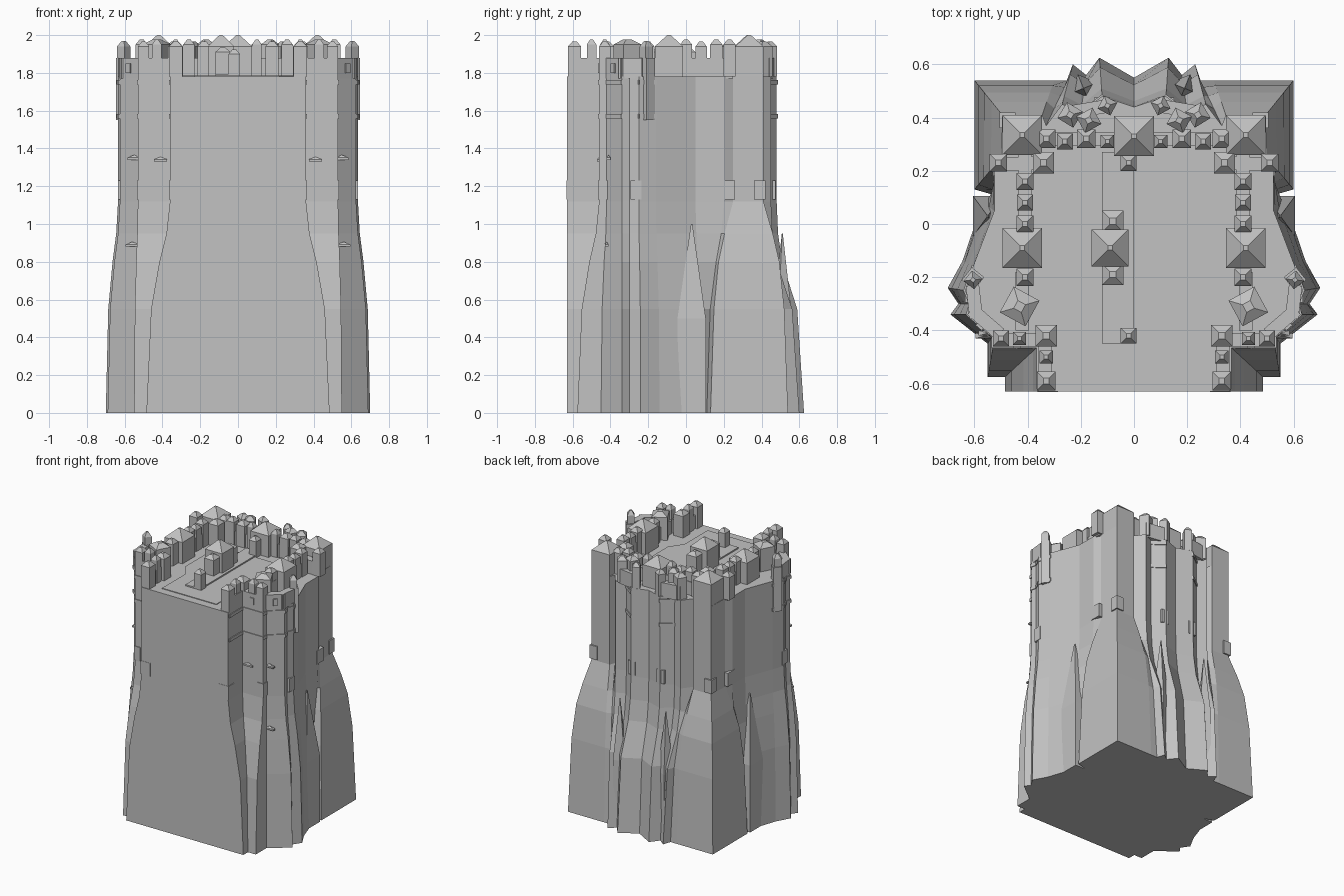
import bpy, bmesh, math
from mathutils import Matrix, Vector

if "Cube" in bpy.data.objects:
    bpy.data.objects.remove(bpy.data.objects["Cube"], do_unlink=True)

stone = bpy.data.materials.new("grey stone")
stone.use_nodes = True
GREY = (0.54, 0.54, 0.54, 1)
stone.diffuse_color = GREY
stone.node_tree.nodes["Principled BSDF"].inputs["Base Color"].default_value = GREY

ROOF = 1.78
PARAPET = 1.88


def finish(name, bm):
    bmesh.ops.recalc_face_normals(bm, faces=bm.faces)
    mesh = bpy.data.meshes.new(name)
    bm.to_mesh(mesh)
    bm.free()
    mesh.materials.append(stone)
    obj = bpy.data.objects.new(name, mesh)
    bpy.context.collection.objects.link(obj)
    return obj


def loft(name, rings):
    """Skin a stack of equal point rings and cap both ends."""
    bm = bmesh.new()
    rows = [[bm.verts.new(p) for p in ring] for ring in rings]
    n = len(rows[0])
    for low, high in zip(rows, rows[1:]):
        for i in range(n):
            j = (i + 1) % n
            bm.faces.new((low[i], low[j], high[j], high[i]))
    bm.faces.new(rows[0])
    bm.faces.new(rows[-1])
    return finish(name, bm)


def block(name, x, y, w, d, z0, z1, tip=0, rot=0, taper=0.12):
    """Box with an optional pyramid tip, turned about z."""
    def ring(scale, z):
        turn = Matrix.Rotation(rot, 3, 'Z')
        return [Vector((x, y, z)) + turn @ Vector((a * w * scale / 2, b * d * scale / 2, 0))
                for a, b in ((-1, -1), (1, -1), (1, 1), (-1, 1))]
    rings = [ring(1, z0), ring(1, z1)]
    if tip:
        rings.append(ring(taper, z1 + tip))
    return loft(name, rings)


def strip(name, p, q, z0, z1, thick):
    """Upright slab centred on a line between two plan points."""
    p, q = Vector(p), Vector(q)
    mid, run = (p + q) / 2, q - p
    return block(name, mid.x, mid.y, run.length + thick * 0.8, thick, z0, z1,
                 rot=math.atan2(run.y, run.x))


def flip(p, s):
    return (p[0] * s, p[1])


# Keep body: right half of the plan at the foot and at the top
foot = [(.485, -.63), (.485, -.575), (.55, -.575), (.55, -.45), (.69, -.34), (.66, -.3),
        (.7, -.24), (.645, -.14), (.57, .08), (.53, .11), (.6, .13), (.6, .54),
        (.3, .54), (.25, .54), (.23, .6), (.18, .56), (.13, .625), (0, .55)]
head = [(.36, -.63), (.36, -.46), (.53, -.46), (.53, -.42), (.625, -.34), (.615, -.3),
        (.635, -.25), (.605, -.16), (.525, .05), (.525, .2), (.5, .25), (.495, .41),
        (.345, .41), (.33, .37), (.27, .45), (.2, .42), (.12, .48), (0, .44)]

# How far each part of the plan has narrowed at each height
levels = (0, .55, .8, .95, 1.12, ROOF)
front_taper = (0, .2, .55, .85, 1, 1)
corner_taper = (0, .15, .35, .62, 1, 1)
rib_taper = (0, .25, .8, .95, 1, 1)


def plan(level):
    half = []
    for a, b in zip(foot, head):
        taper = rib_taper if a[1] > .545 else corner_taper if a[1] > .12 else front_taper
        half.append(Vector(a).lerp(Vector(b), taper[level]))
    full = half + [Vector((-p.x, p.y)) for p in reversed(half[:-1])]
    return [(p.x, p.y, levels[level]) for p in full]


loft("keep_body", [plan(i) for i in range(len(levels))])

# Raised roof panel and the off-centre dividing kerb
panel = [(-.23, -.57), (.22, -.57), (.22, -.3), (.29, -.2), (.29, .14), (.22, .2),
         (-.23, .2), (-.3, .14), (-.3, -.2), (-.23, -.3)]
loft("roof_panel", [[(x, y, z) for x, y in panel] for z in (ROOF - .01, ROOF + .005)])
block("roof_kerb", -.06, -.09, .12, .72, ROOF - .01, ROOF + .015)
for y in (.01, -.19):
    block("kerb_merlon", -.08, y, .08, .08, ROOF, 1.91, .025, taper=.3)
for y in (-.42, .23):
    block("kerb_end_merlon", -.02, y, .06, .06, ROOF, 1.9, .025, taper=.3)
block("kerb_turret", -.09, -.09, .14, .14, ROOF, 1.94, .06)
block("back_turret", 0, .33, .15, .15, ROOF - .3, 1.94, .06)

# Parapet lines, merlons (x, y, size, turn) and stringcourse path, right half
parapets = [((.335, -.6), (.335, -.4)), ((.35, -.435), (.51, -.435)),
            ((.52, -.4), (.595, -.335)), ((.595, -.335), (.605, -.25)),
            ((.42, -.38), (.42, -.2)), ((.41, -.1), (.41, .3)),
            ((.34, .23), (.5, .225)), ((.05, .32), (.4, .32)),
            ((.12, .44), (.24, .42))]
merlons = [(.33, -.59, .07, 0), (.33, -.5, .05, 0), (.33, -.42, .08, 0),
           (.43, -.43, .05, 0), (.5, -.43, .06, 0), (.43, -.31, .11, .5),
           (.41, -.2, .065, 0), (.41, 0, .065, 0), (.41, .08, .06, 0),
           (.41, .16, .065, 0), (.34, .23, .08, 0), (.51, .23, .065, 0),
           (.33, .32, .07, 0), (.26, .31, .06, 0), (.18, .32, .07, 0),
           (.1, .31, .05, 0), (.24, .41, .07, .55), (.17, .39, .07, -.5),
           (.1, .445, .055, .5)]
course = head[1:8]

for s, side in ((1, "left"), (-1, "right")):
    for p, q in parapets:
        strip(side + "_parapet", flip(p, s), flip(q, s), ROOF - .01, PARAPET, .05)
    for i, (x, y, w, turn) in enumerate(merlons):
        block(side + "_merlon", x * s, y, w, w, ROOF, 1.94 + .01 * (i % 2), .027, turn * s, .3)

    # Capped turrets at the back corner and mid side
    block(side + "_back_turret", .42 * s, .335, .15, .15, ROOF - .4, 1.94, .06)
    block(side + "_mid_turret", .42 * s, -.09, .15, .15, ROOF - .01, 1.94, .06)

    # Pier on the side tower
    block(side + "_side_pier", .605 * s, -.205, .06, .06, 1.55, PARAPET, 0, -.9 * s)
    block(side + "_pier_merlon", .605 * s, -.21, .05, .05, PARAPET, 1.94, .03, -.9 * s, .3)

    # Two stringcourses round the front towers and the back ribs
    for z in (1.57, 1.75):
        for p, q in zip(course, course[1:]):
            strip(side + "_stringcourse", flip(p, s), flip(q, s), z - .012, z + .012, .012)
        strip(side + "_stringcourse", (.36 * s, -.615), (.36 * s, -.46), z - .012, z + .012, .012)
        strip(side + "_back_stringcourse", (.12 * s, .48), (.2 * s, .42), z - .012, z + .012, .012)

    # Corner quoins
    for x, y, w, d in ((.325, -.597, .08, .07), (.51, -.44, .05, .05), (.61, -.265, .05, .06),
                       (.475, .39, .06, .06), (.12, .45, .06, .05), (.5, .22, .06, .08)):
        block(side + "_quoin", x * s, y, w, d, 1.13, 1.23)

    # Small window frames
    block(side + "_window", .44 * s, -.461, .03, .012, 1.8, 1.85)
    block(side + "_window", .58 * s, -.386, .03, .012, 1.8, 1.85, 0, .71 * s)

    # Tapering buttresses in the wall recesses
    block(side + "_tower_buttress", .6 * s, -.3, .08, .08, 0, .5, .42, .4 * s, .05)
    block(side + "_wall_buttress", .55 * s, .03, .11, .15, 0, .5, .5, 0, .05)
    block(side + "_back_buttress", .19 * s, .51, .08, .08, 0, .5, .45, .4 * s, .05)

    # Thin chipped stones
    for x, y, z in ((.41, -.46, 1.33), (.55, -.41, 1.34), (.56, -.42, .88)):
        block(side + "_stone_chip", x * s, y, .07, .02, z, z + .012, .012)
